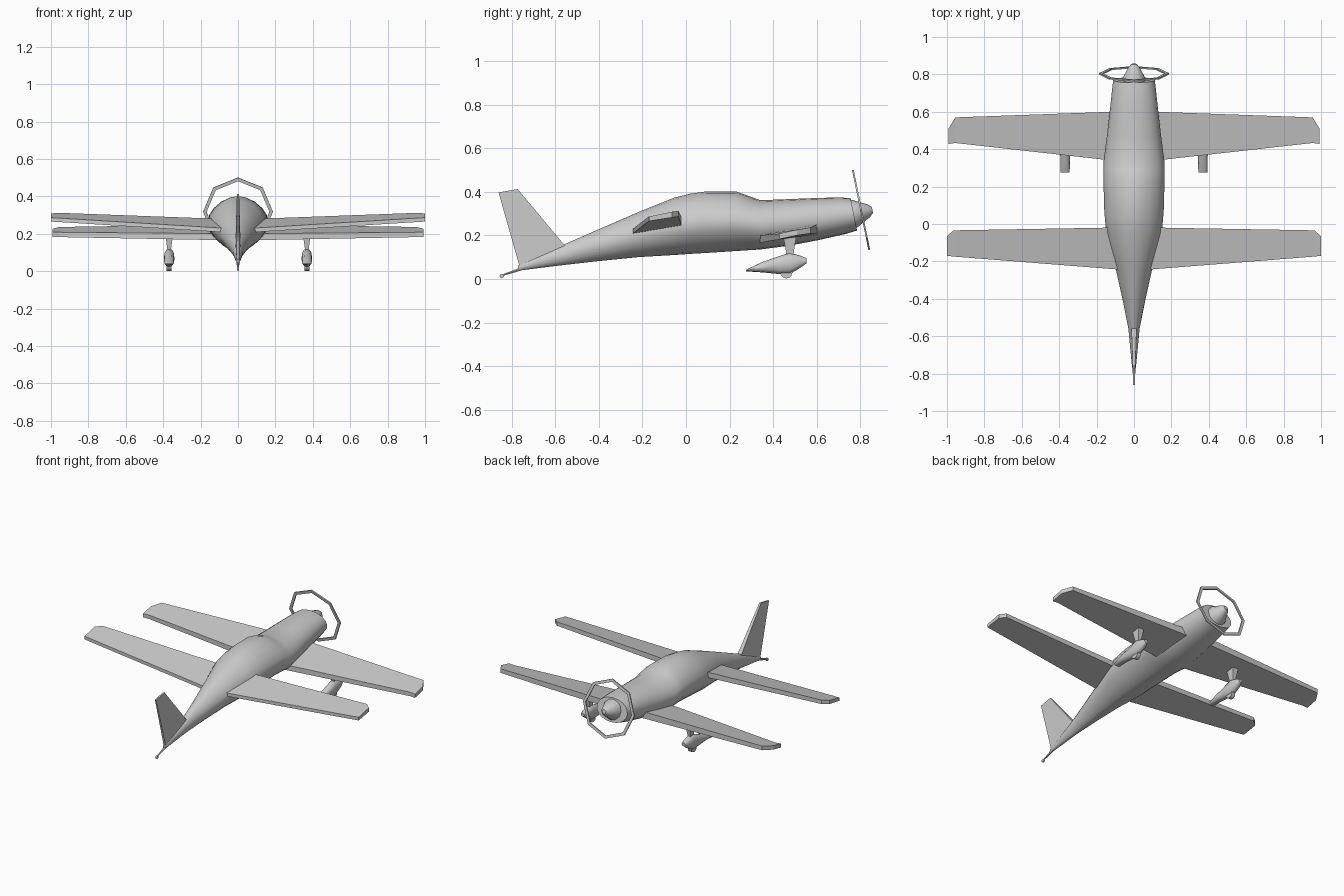
import bpy, bmesh, math
from mathutils import Vector, Matrix

if "Cube" in bpy.data.objects:
    bpy.data.objects.remove(bpy.data.objects["Cube"])


def finish(bm, name, smooth=None, mirror=False):
    bmesh.ops.recalc_face_normals(bm, faces=bm.faces)
    me = bpy.data.meshes.new(name)
    bm.to_mesh(me)
    bm.free()
    ob = bpy.data.objects.new(name, me)
    bpy.context.collection.objects.link(ob)
    if smooth:
        bpy.ops.object.select_all(action='DESELECT')
        ob.select_set(True)
        bpy.context.view_layer.objects.active = ob
        bpy.ops.object.shade_smooth_by_angle(angle=math.radians(smooth))
    if mirror:
        ob.modifiers.new("Mirror", 'MIRROR')
    return ob


def loft(name, rings, smooth=None, mirror=False):
    """Skin a list of equal-length point rings and cap both ends."""
    bm = bmesh.new()
    vr = [[bm.verts.new(p) for p in r] for r in rings]
    n = len(vr[0])
    for a, b in zip(vr, vr[1:]):
        for i in range(n):
            bm.faces.new((a[i], a[(i + 1) % n], b[(i + 1) % n], b[i]))
    bm.faces.new(vr[0])
    bm.faces.new(vr[-1])
    return finish(bm, name, smooth, mirror)


def oval(y, zb, zt, hw, n=16, power=2.0, slant=0.0, x0=0.0, mid=0.5):
    """Superellipse ring across the y axis; mid is the height of the widest point."""
    zm = zb + (zt - zb) * mid
    pts = []
    for i in range(n):
        a = 2 * math.pi * i / n
        c, s = math.cos(a), math.sin(a)
        dx = hw * math.copysign(abs(c) ** (2 / power), c)
        dz = (zt - zm if s > 0 else zm - zb) * math.copysign(abs(s) ** (2 / power), s)
        pts.append((x0 + dx, y - slant * dz, zm + dz))
    return pts


# Fuselage: y, bottom, top, half width, section power, front slant
body = [(-0.77, 0.038, 0.062, 0.010, 2.0, 0), (-0.56, 0.064, 0.158, 0.030, 1.9, 0),
        (-0.40, 0.082, 0.228, 0.062, 1.8, 0), (-0.22, 0.100, 0.306, 0.102, 1.8, 0),
        (-0.05, 0.110, 0.374, 0.148, 1.8, 0), (0.02, 0.115, 0.391, 0.155, 1.75, 0),
        (0.09, 0.119, 0.401, 0.160, 1.75, 0), (0.23, 0.128, 0.401, 0.163, 1.75, 0),
        (0.29, 0.132, 0.380, 0.164, 1.8, 0), (0.34, 0.135, 0.361, 0.162, 1.9, 0),
        (0.47, 0.152, 0.366, 0.145, 2.0, 0), (0.60, 0.178, 0.371, 0.130, 2.1, 0.08),
        (0.72, 0.207, 0.374, 0.117, 2.1, 0.18), (0.77, 0.222, 0.370, 0.111, 2.1, 0.2)]
loft("fuselage", [oval(y, b, t, w, 20, p, s) for y, b, t, w, p, s in body], 40)

# Spinner and propeller guard share a thrust line tilted upward
tilt = math.radians(11.6)
axis = Vector((0, math.cos(tilt), math.sin(tilt)))
up = Vector((0, -math.sin(tilt), math.cos(tilt)))
side = Vector((1, 0, 0))


def disc(center, r, n):
    return [center + r * (math.sin(2 * math.pi * i / n) * side +
                          math.cos(2 * math.pi * i / n) * up) for i in range(n)]


hub = Vector((0, 0.765, 0.298))
loft("spinner", [disc(hub + axis * d, r, 12) for d, r in
                 [(-0.01, 0.066), (0.01, 0.064), (0.045, 0.045), (0.075, 0.03), (0.092, 0.014)]], 40)

# Octagonal propeller ring
c = Vector((0, 0.803, 0.317))
bm = bmesh.new()
loops = [[bm.verts.new(p) for p in disc(c + axis * d, r, 8)]
         for d, r in [(-0.004, 0.187), (0.004, 0.187), (0.004, 0.168), (-0.004, 0.168)]]
for k in range(4):
    a, b = loops[k], loops[(k + 1) % 4]
    for i in range(8):
        j = (i + 1) % 8
        bm.faces.new((a[i], a[j], b[j], b[i]))
finish(bm, "propeller_ring")


# Wings: each station is x, leading y, top z, bottom z, trailing y, top z, bottom z
def wing(name, stations):
    loft(name, [[(x, ly, lt), (x, ly, lb), (x, ty, tb), (x, ty, tt)]
                for x, ly, lt, lb, ty, tt, tb in stations], None, True)


wing("front_wing", [(0.06, 0.602, 0.250, 0.205, 0.333, 0.200, 0.165),
                    (0.955, 0.570, 0.236, 0.209, 0.433, 0.208, 0.182),
                    (0.992, 0.510, 0.226, 0.200, 0.428, 0.208, 0.183)])
wing("rear_wing", [(0.05, -0.018, 0.278, 0.242, -0.246, 0.228, 0.206),
                   (0.965, -0.034, 0.312, 0.286, -0.174, 0.284, 0.263),
                   (1.0, -0.065, 0.308, 0.282, -0.170, 0.286, 0.265)])

# Tail fin
root = [(-0.50, 0.165), (-0.56, 0.135), (-0.765, 0.045)]
outline = [(-0.545, 0.14), (-0.772, 0.412), (-0.86, 0.397), (-0.76, 0.045)]
half = [0.014, 0.006, 0.004, 0.008]
loft("tail_fin", [[(s * h, y, z) for (y, z), h in zip(outline, half)] for s in (-1, 1)])

# Tail wheel and its spring
loft("tail_spring", [[(r * math.cos(a), y, z + r * math.sin(a))
                      for a in [i * math.pi / 3 for i in range(6)]]
                     for y, z, r in [(-0.74, 0.052, 0.010), (-0.845, 0.016, 0.004)]])


def wheel(name, x, y, z, r, w, mirror):
    bm = bmesh.new()
    bmesh.ops.create_cone(bm, cap_ends=True, segments=12, radius1=r, radius2=r, depth=w,
                          matrix=Matrix.Translation((x, y, z)) @ Matrix.Rotation(math.pi / 2, 4, 'Y'))
    finish(bm, name, 40, mirror)


wheel("tail_wheel", 0, -0.845, 0.013, 0.010, 0.010, False)

# Main gear: wheels, teardrop fairings and struts
GX = 0.368
wheel("main_wheel", GX, 0.46, 0.03, 0.028, 0.026, True)
pants = [(0.275, 0.035, 0.042, 0.024), (0.35, 0.030, 0.078, 0.026), (0.43, 0.022, 0.105, 0.028),
         (0.475, 0.022, 0.121, 0.028), (0.52, 0.048, 0.108, 0.024), (0.553, 0.072, 0.095, 0.013)]
loft("wheel_fairing", [oval(y, b, t, w, 12, 2.2, 0, GX) for y, b, t, w in pants], 40, True)
loft("gear_strut", [[(GX - w, y0, z), (GX + w, y0, z), (GX + w, y1, z), (GX - w, y1, z)]
                    for z, w, y0, y1 in [(0.205, 0.022, 0.444, 0.508), (0.11, 0.009, 0.462, 0.492)]],
     None, True)
